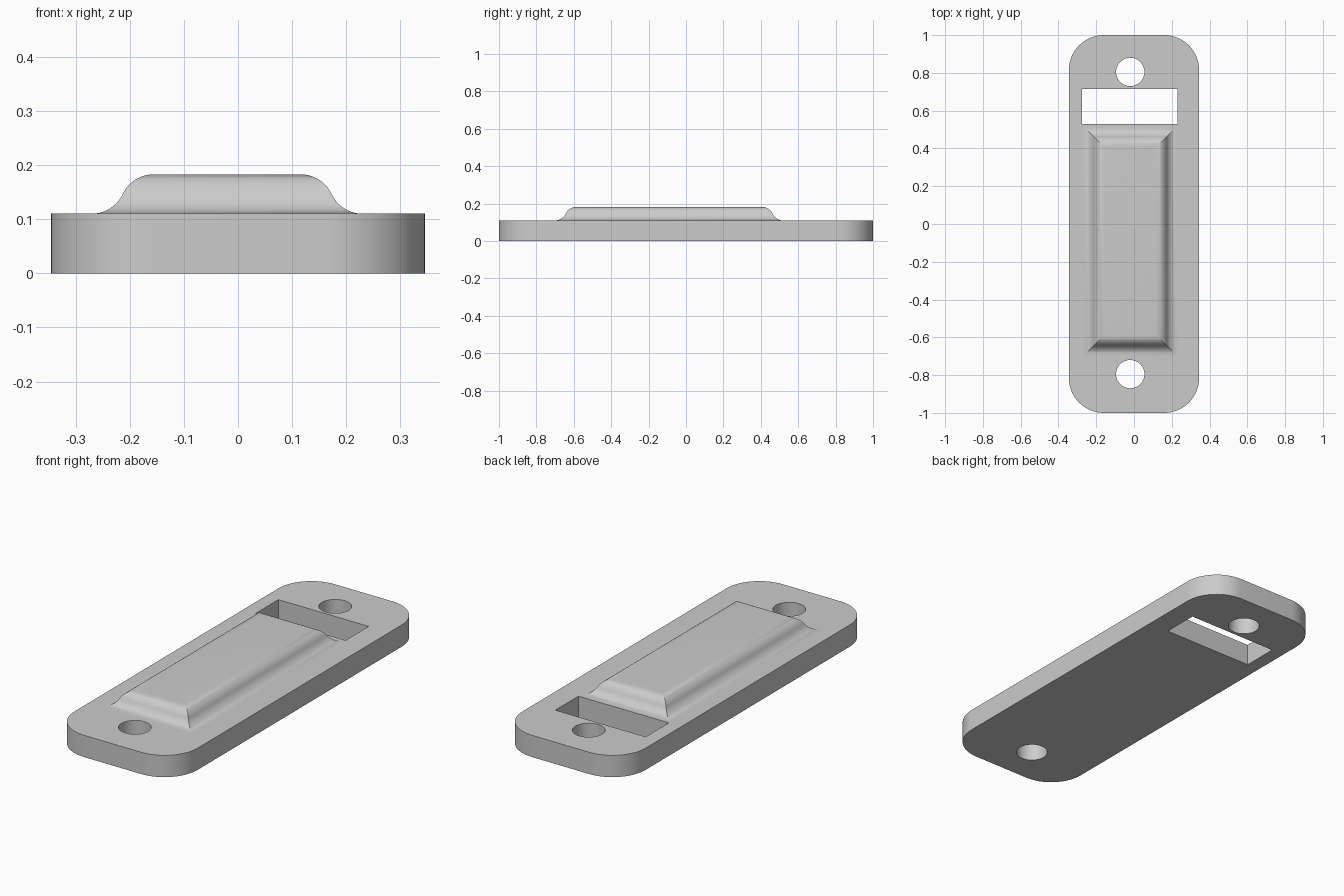
import bpy, bmesh
from math import sin, cos, pi, radians

cube = bpy.data.objects.get("Cube")
if cube:
    bpy.data.objects.remove(cube, do_unlink=True)

HALF_W, HALF_L, THICK, CORNER = 0.345, 1.0, 0.11, 0.185
CX = -0.02                                   # centre line of pad and holes

grey = bpy.data.materials.new("plain grey")
grey.use_nodes = True
COLOR = (0.6, 0.6, 0.6, 1)
grey.diffuse_color = COLOR
grey.node_tree.nodes["Principled BSDF"].inputs["Base Color"].default_value = COLOR


def loft(name, rings):
    """Skin a stack of equal-length rings and cap both ends."""
    bm = bmesh.new()
    loops = [[bm.verts.new(p) for p in ring] for ring in rings]
    n = len(loops[0])
    for a, b in zip(loops, loops[1:]):
        for i in range(n):
            j = (i + 1) % n
            bm.faces.new((a[i], a[j], b[j], b[i]))
    bm.faces.new(loops[0][::-1])
    bm.faces.new(loops[-1])
    bmesh.ops.recalc_face_normals(bm, faces=bm.faces)
    mesh = bpy.data.meshes.new(name)
    bm.to_mesh(mesh)
    bm.free()
    obj = bpy.data.objects.new(name, mesh)
    bpy.context.collection.objects.link(obj)
    mesh.materials.append(grey)
    return obj


def prism(name, outline, z0, z1):
    return loft(name, [[(x, y, z) for x, y in outline] for z in (z0, z1)])


def arc(cx, cy, r, start, end, steps):
    return [(cx + r * cos(start + (end - start) * i / steps),
             cy + r * sin(start + (end - start) * i / steps))
            for i in range(steps + 1)]


def rectangle(x0, x1, y0, y1):
    return [(x0, y0), (x1, y0), (x1, y1), (x0, y1)]


def select_only(obj):
    bpy.ops.object.select_all(action='DESELECT')
    obj.select_set(True)
    bpy.context.view_layer.objects.active = obj


# Base plate with rounded corners
outline = []
for k, (sx, sy) in enumerate([(1, 1), (-1, 1), (-1, -1), (1, -1)]):
    outline += arc(sx * (HALF_W - CORNER), sy * (HALF_L - CORNER), CORNER,
                   k * pi / 2, (k + 1) * pi / 2, 16)
plate = prism("base_plate", outline, 0, THICK)

# Screw holes and strap slot
cutters = [prism("hole_cutter", arc(CX, y, 0.075, 0, 2 * pi, 48)[:-1], -0.1, 0.3)
           for y in (0.805, -0.795)]
cutters.append(prism("slot_cutter", rectangle(-0.275, 0.23, 0.53, 0.715), -0.1, 0.3))
select_only(plate)
for cutter in cutters:
    mod = plate.modifiers.new("cut", 'BOOLEAN')
    mod.operation, mod.solver, mod.object = 'DIFFERENCE', 'EXACT', cutter
    bpy.ops.object.modifier_apply(modifier=mod.name)
    bpy.data.objects.remove(cutter, do_unlink=True)

# Raised pad: S-shaped slope of two matching arcs, mitred at the corners
SWEEP, RADIUS, STEPS = radians(65), 0.063, 10
lower = [(RADIUS * sin(SWEEP * i / STEPS), RADIUS * (1 - cos(SWEEP * i / STEPS)))
         for i in range(STEPS + 1)]
run, rise = 2 * lower[-1][0], 2 * lower[-1][1]
upper = [(run - d, rise - h) for d, h in reversed(lower[:-1])]
slope = [(0, -0.02)] + lower + upper
rings = []
for inset, height in slope:
    hw = 0.25 - inset
    rect = rectangle(CX - hw, CX + hw, -0.70 + inset, 0.52 - inset)
    rings.append([(x, y, THICK + height) for x, y in rect])
pad = loft("raised_pad", rings)

for obj in (plate, pad):
    select_only(obj)
    bpy.ops.object.shade_smooth_by_angle(angle=radians(30))
